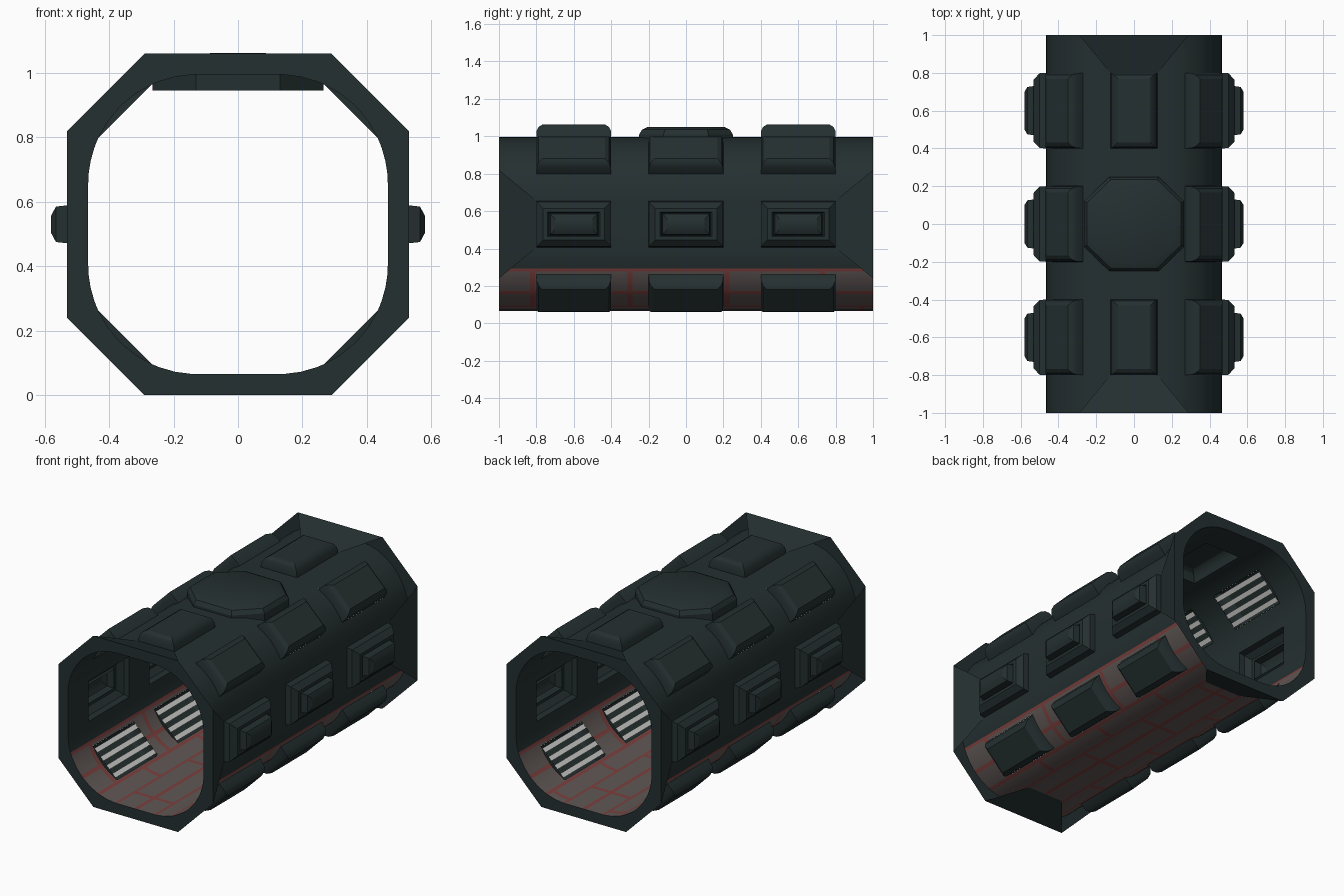
import bpy, bmesh, math
from mathutils import Vector

if "Cube" in bpy.data.objects:
    bpy.data.objects.remove(bpy.data.objects["Cube"])

CZ = 0.53              # height of the tube axis
H, R = 0.125, 0.34     # half flat width and corner radius of the tube profile
HALF = H + R
PAD_Y = (-0.6, 0.0, 0.6)


def material(name, rgb):
    m = bpy.data.materials.new(name)
    m.diffuse_color = (*rgb, 1)
    m.use_nodes = True
    m.node_tree.nodes["Principled BSDF"].inputs["Base Color"].default_value = m.diffuse_color
    return m


DARK = material("dark_teal_metal", (0.018, 0.029, 0.030))
STONE = material("grey_stone", (0.115, 0.095, 0.090))
RED = material("red_mortar", (0.200, 0.050, 0.046))
WHITE = material("white_light", (0.62, 0.62, 0.60))


def make(name, verts, faces, mats, idx=None, smooth=True):
    me = bpy.data.meshes.new(name)
    me.from_pydata([tuple(v) for v in verts], [], faces)
    for m in mats:
        me.materials.append(m)
    if idx:
        me.polygons.foreach_set("material_index", idx)
    ob = bpy.data.objects.new(name, me)
    bpy.context.collection.objects.link(ob)
    if smooth:
        bpy.ops.object.select_all(action='DESELECT')
        ob.select_set(True)
        bpy.context.view_layer.objects.active = ob
        bpy.ops.object.shade_smooth_by_angle(angle=math.radians(30))
    return ob


def stack(name, loops, cap_first=False):
    """Join closed loops into a shell, capping the last one."""
    n = len(loops[0])
    verts = [p for loop in loops for p in loop]
    faces = [(k * n + i, k * n + (i + 1) % n, (k + 1) * n + (i + 1) % n, (k + 1) * n + i)
             for k in range(len(loops) - 1) for i in range(n)]
    faces.append(tuple(range((len(loops) - 1) * n, len(loops) * n)))
    if cap_first:
        faces.append(tuple(reversed(range(n))))
    return make(name, verts, faces, [DARK])


# ---- tube profile: one quadrant of angles, measured from the side wall ----
ANG = [0, 6, 12, 19, 22, 25, 34, 43, 47, 56, 65, 66, 69.5, 78, 87, 90]
LINES = {19: 0, 43: 1, 66: 2, 87: 3}      # angles where a mortar line starts


def arc(a, sx, sz):
    a = math.radians(a)
    return (sx * (H + R * math.cos(a)), CZ + sz * (H + R * math.sin(a)))


profile = [arc(a, 1, 1) for a in ANG] + [arc(a, -1, 1) for a in ANG[::-1]]
profile += [arc(a, -1, -1) for a in ANG] + [(-0.012, CZ - HALF), (0.012, CZ - HALF)]
profile += [arc(a, 1, -1) for a in ANG[::-1]]

# ---- tube wall with openings behind the pads and a brick floor ----
joints_a = [-0.82, -0.3, 0.22, 0.73]
joints_b = [-0.56, -0.04, 0.48, 0.94]
ys = {-1, 1, -0.8, 0.8, -0.4, 0.4, -0.2, 0.2}
for j in joints_a + joints_b:
    ys |= {round(j - 0.013, 3), round(j + 0.013, 3)}
ys = sorted(ys)


def in_pad(y):
    return any(abs(y - c) < 0.2 for c in PAD_Y)


def paint(x, z, y):
    """0 dark wall, 1 stone, 2 red joint."""
    if z > CZ - H:
        return 0
    if abs(x) < H:
        row = 4
        if abs(x) < 0.012:
            return 2
    else:
        a = math.degrees(math.atan2(CZ - H - z, abs(x) - H))
        if a < 19:
            return 0
        if any(s < a < e for s, e in ((19, 22), (43, 47), (66, 69.5), (87, 90))):
            return 2
        row = int(a // 22.5)
    joints = joints_b if row in (3,) else joints_a
    return 2 if any(abs(y - j) < 0.013 for j in joints) else 1


n = len(profile)
verts = [(x, y, z) for y in ys for x, z in profile]
faces, idx = [], []
for k in range(len(ys) - 1):
    y = (ys[k] + ys[k + 1]) / 2
    for i in range(n):
        (x0, z0), (x1, z1) = profile[i], profile[(i + 1) % n]
        x, z = (x0 + x1) / 2, (z0 + z1) / 2
        a = math.degrees(math.atan2(abs(z - CZ) - H, abs(x) - H))
        side, top = abs(z - CZ) < H, abs(x) < H and z > CZ
        corner = not side and abs(x) > H and 25 < a < 65
        if in_pad(y) and (side or top or corner):
            continue
        j = (i + 1) % n
        faces.append((k * n + i, (k + 1) * n + i, (k + 1) * n + j, k * n + j))
        idx.append(paint(x, z, y))
make("tube_wall", verts, faces, [DARK, STONE, RED], idx)


# ---- pads bulging out of the wall ----
def pad(name, x, z, ang, y, levels):
    nrm = Vector((math.cos(ang), 0, math.sin(ang)))
    tan = Vector((-math.sin(ang), 0, math.cos(ang)))
    loops = []
    for ht, hy, h in levels:
        o = Vector((x, y, z)) + nrm * h
        loops.append([o + tan * (s * ht) + Vector((0, t * hy, 0))
                      for s, t in ((-1, 1), (-1, -1), (1, -1), (1, 1))][::-1])
    return stack(name, loops)


TOP = [(H, 0.2, 0), (0.118, 0.198, 0.035), (0.105, 0.188, 0.055), (0.085, 0.168, 0.067)]
CORNER = [(0.116, 0.2, 0), (0.112, 0.198, 0.045), (0.1, 0.188, 0.068), (0.082, 0.168, 0.081)]
SIDE = [(H, 0.2, 0), (0.118, 0.198, 0.035), (0.085, 0.165, 0.066), (0.066, 0.14, 0.066),
        (0.06, 0.132, 0.055), (0.055, 0.125, 0.1), (0.027, 0.1, 0.115)]
BASE = R * math.cos(math.radians(20))
for y in PAD_Y:
    if y:
        pad("ceiling_pad", 0, CZ + HALF, math.pi / 2, y, TOP)
    for sx in (1, -1):
        pad("side_pad", sx * HALF, CZ, 0 if sx > 0 else math.pi, y, SIDE)
        for sz in (1, -1):
            ang = math.atan2(sz, sx)
            d = H + BASE * math.sqrt(0.5)
            pad("corner_pad", sx * d, CZ + sz * d, ang, y, CORNER)
            # white light bars across the opening
            tan = Vector((-math.sin(ang), 0, math.cos(ang)))
            bars = []
            for b in range(4):
                o = Vector((sx * d, y, CZ + sz * d)) + tan * ((b - 1.5) * 0.058)
                bars += [o + tan * (s * 0.015) + Vector((0, t * 0.2, 0))
                         for s, t in ((-1, -1), (1, -1), (1, 1), (-1, 1))]
            make("light_bars", bars, [tuple(range(4 * b, 4 * b + 4)) for b in range(4)],
                 [WHITE], smooth=False)

# ---- eight-sided ceiling hatch ----
octo = [(0.265, -0.12), (0.265, 0.12), (0.13, 0.25), (-0.13, 0.25),
        (-0.265, 0.12), (-0.265, -0.12), (-0.13, -0.25), (0.13, -0.25)]
stack("ceiling_hatch", [[(x * s, y * s, z) for x, y in octo] for z, s in
      ((0.945, 1), (1.01, 1), (1.035, 0.94), (1.05, 0.82))], cap_first=True)

# ---- flat eight-sided end rings and sloped flanges ----
A, B = 0.29, 0.53
ring = [(B, -A), (B, A), (A, B), (-A, B), (-B, A), (-B, -A), (-A, -B), (A, -B)]
for sy in (-1, 1):
    bm = bmesh.new()
    edges = []
    for loop in ([(x, z + CZ) for x, z in ring], profile):
        vs = [bm.verts.new((x, sy, z)) for x, z in loop]
        edges += [bm.edges.new((vs[i], vs[(i + 1) % len(vs)])) for i in range(len(vs))]
    bmesh.ops.triangle_fill(bm, use_beauty=True, edges=edges, normal=(0, sy, 0))
    me = bpy.data.meshes.new("end_ring")
    bm.to_mesh(me)
    bm.free()
    me.materials.append(DARK)
    bpy.context.collection.objects.link(bpy.data.objects.new("end_ring", me))
    for q in range(4):
        c, s = round(math.cos(q * math.pi / 2)), round(math.sin(q * math.pi / 2))
        pts = [(B, sy, -A), (B, sy, A), (HALF + 0.001, sy * 0.8, H), (HALF + 0.001, sy * 0.8, -H)]
        if sy < 0:
            pts.reverse()
        make("end_flange", [(x * c - z * s, y, CZ + x * s + z * c) for x, y, z in pts],
             [(3, 2, 1, 0)], [DARK], smooth=False)
